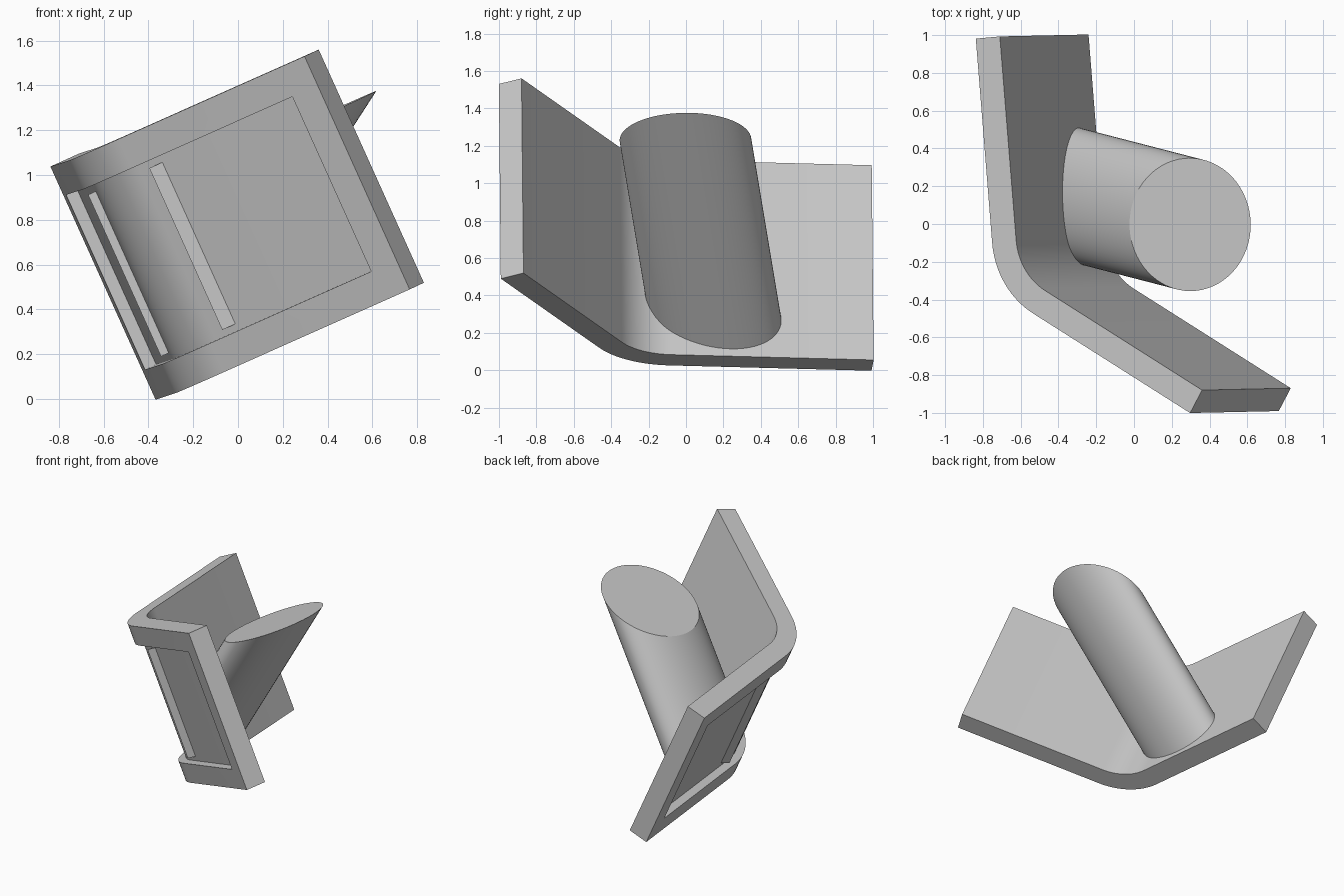
import bpy, bmesh, math
from mathutils import Vector

if "Cube" in bpy.data.objects:
    bpy.data.objects.remove(bpy.data.objects["Cube"])

grey = bpy.data.materials.new("plain_grey")
grey.use_nodes = True
grey.diffuse_color = (0.58, 0.58, 0.58, 1)
grey.node_tree.nodes["Principled BSDF"].inputs["Base Color"].default_value = grey.diffuse_color

# Frame of the bent plate: width axis, both flange directions, inward normals
across = Vector((0.411, 0.009, -0.911)).normalized()


def square(v):
    return (v - across * v.dot(across)).normalized()


front_dir = square(Vector((0.793, -0.501, 0.346)))
rear_dir = square(Vector((-0.078, 0.996, -0.03)))
front_in = front_dir.cross(across)
rear_in = across.cross(rear_dir)
corner = Vector((-0.731, -0.349, 1.073))
FRONT, REAR, WIDTH, THICK = 1.30, 1.335, 1.142, 0.14
MARGIN, DEPTH, RADIUS = 0.143, 0.055, 0.48
bend = front_in.angle(rear_in)
tangent = RADIUS * math.tan(bend / 2)
centre = corner + front_dir * tangent + front_in * RADIUS


def path(depth, trim=0):
    """Line along both flanges, at a depth below the outer surface."""
    pts = [corner + front_dir * (FRONT - trim) + front_in * depth]
    for i in range(17):
        n = front_in.slerp(rear_in, i / 16)
        pts.append(centre - n * (RADIUS - depth))
    pts.append(corner + rear_dir * (REAR - trim) + rear_in * depth)
    return pts


def prism(name, start, end):
    """Solid between two matching outlines."""
    bm = bmesh.new()
    a = [bm.verts.new(p) for p in start]
    b = [bm.verts.new(p) for p in end]
    bm.faces.new(a)
    bm.faces.new(b[::-1])
    for i in range(len(a)):
        j = (i + 1) % len(a)
        bm.faces.new((a[j], a[i], b[i], b[j]))
    bmesh.ops.recalc_face_normals(bm, faces=bm.faces)
    mesh = bpy.data.meshes.new(name)
    bm.to_mesh(mesh)
    bm.free()
    mesh.materials.append(grey)
    obj = bpy.data.objects.new(name, mesh)
    bpy.context.collection.objects.link(obj)
    return obj


def slab(name, outline, m0, m1):
    return prism(name, [p + across * m0 for p in outline], [p + across * m1 for p in outline])


def smooth(obj):
    bpy.ops.object.select_all(action="DESELECT")
    obj.select_set(True)
    bpy.context.view_layer.objects.active = obj
    bpy.ops.object.shade_smooth_by_angle(angle=math.radians(30))


# Bent plate with a shallow recess wrapping round its outer side
plate = slab("bent_plate", path(0) + path(THICK)[::-1], 0, WIDTH)
cutter = slab("recess_cutter", path(-0.03, MARGIN) + path(DEPTH, MARGIN)[::-1],
              MARGIN, WIDTH - MARGIN)
cutter.hide_render = True
cut = plate.modifiers.new("recess", "BOOLEAN")
cut.operation = "DIFFERENCE"
cut.solver = "EXACT"
cut.object = cutter
bpy.context.view_layer.objects.active = plate
bpy.ops.object.modifier_apply(modifier=cut.name)
bpy.data.objects.remove(cutter)
smooth(plate)

# Low wedge ribs in the recess on each side of the bend, sloping away from it
for name, along, inward in (("front_rib", front_dir, front_in), ("rear_rib", rear_dir, rear_in)):
    crest = corner + along * 0.323 + inward * 0.017
    base = corner + along * 0.323 + inward * (DEPTH + 0.003)
    slab(name, [crest, base + along * 0.056, base], 0.175, WIDTH - 0.175)

# Slanted round post, running down to the inner side of the rear flange
axis = Vector((-0.6, 0.155, -0.93)).normalized()
top_centre = Vector((0.297, -0.003, 1.231))
side = square(Vector((0, 1, 0)))
other = side.cross(across)
wall_point = corner + rear_in * (THICK - 0.01)
top, foot = [], []
for i in range(64):
    a = math.tau * i / 64
    p = top_centre + (side * math.cos(a) + other * math.sin(a)) * 0.352
    top.append(p)
    foot.append(p + axis * ((wall_point - p).dot(rear_in) / axis.dot(rear_in)))
smooth(prism("slanted_post", top, foot))
